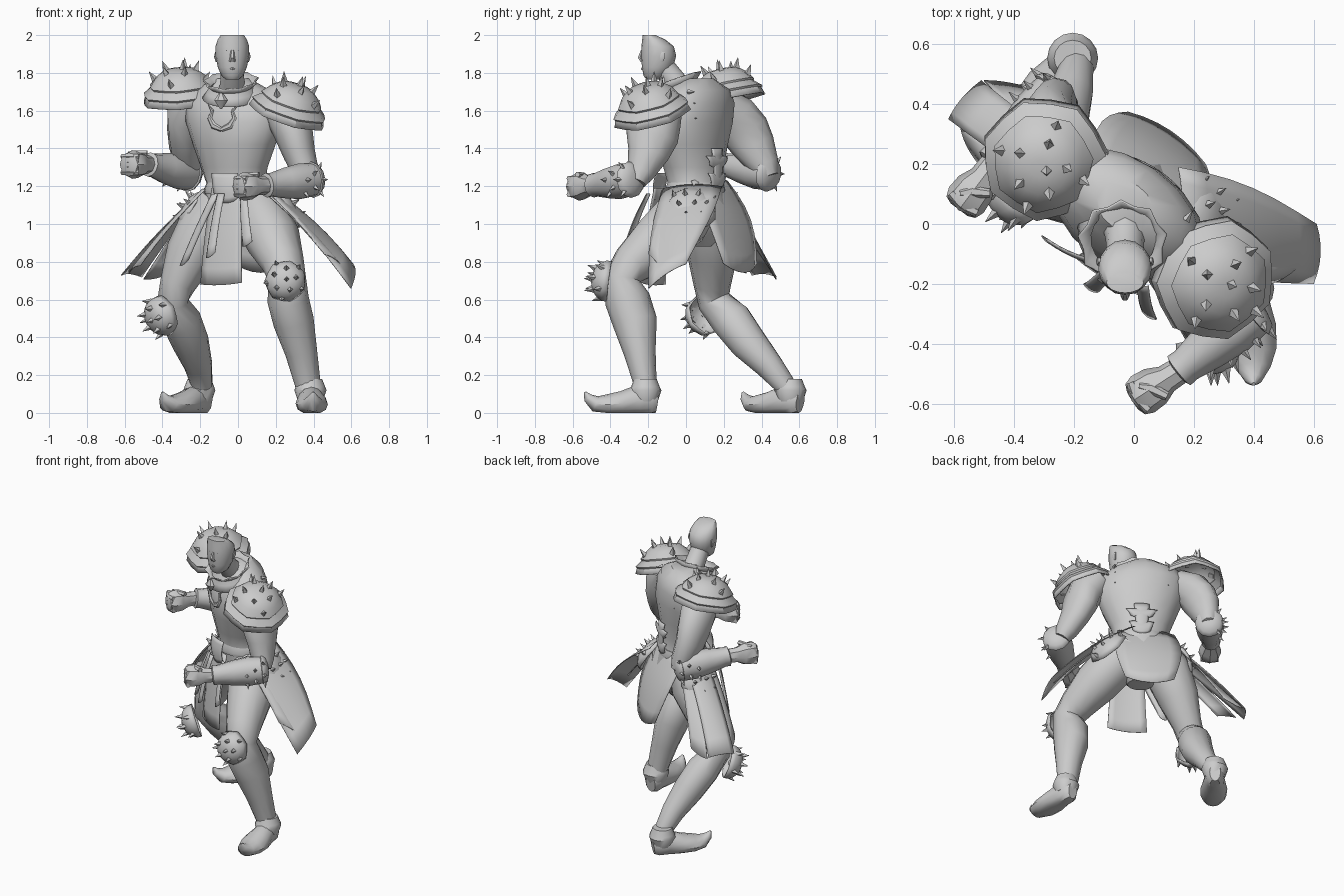
import bpy, bmesh, math
from mathutils import Vector as V, Matrix

if "Cube" in bpy.data.objects:
    bpy.data.objects.remove(bpy.data.objects["Cube"])

grey = bpy.data.materials.new("plain grey")
grey.diffuse_color = (0.6, 0.6, 0.6, 1)
grey.use_nodes = True
grey.node_tree.nodes["Principled BSDF"].inputs["Base Color"].default_value = grey.diffuse_color
TURN = math.radians(-34)                       # the body is turned sideways
SIDE = V((math.cos(TURN), math.sin(TURN), 0))  # across the shoulders
FRONT = V((math.sin(TURN), -math.cos(TURN), 0))


def finish(name, bm, thick=0, angle=40):
    bmesh.ops.recalc_face_normals(bm, faces=bm.faces)
    me = bpy.data.meshes.new(name)
    bm.to_mesh(me)
    bm.free()
    me.materials.append(grey)
    ob = bpy.data.objects.new(name, me)
    bpy.context.collection.objects.link(ob)
    if thick:
        ob.modifiers.new("thickness", 'SOLIDIFY').thickness = thick
    bpy.ops.object.select_all(action='DESELECT')
    ob.select_set(True)
    bpy.context.view_layer.objects.active = ob
    bpy.ops.object.shade_smooth_by_angle(angle=math.radians(angle))
    return ob


def skin(bm, rings, cap=True):
    """Join rings of points into a surface."""
    vs = [[bm.verts.new(p) for p in r] for r in rings]
    n = len(vs[0])
    for a, b in zip(vs, vs[1:]):
        for i in range(n):
            bm.faces.new((a[i], a[(i + 1) % n], b[(i + 1) % n], b[i]))
    if cap:
        bm.faces.new(vs[0])
        bm.faces.new(vs[-1])
    return vs


def limb(name, sections, ref=(0, -1, 0), sides=12, floor=False):
    """Tube through (x, y, z, side radius, other radius)."""
    pts = [V(s[:3]) for s in sections]
    rings = []
    for i, s in enumerate(sections):
        t = (pts[min(i + 1, len(pts) - 1)] - pts[max(i - 1, 0)]).normalized()
        a = t.cross(V(ref)).normalized()
        b = a.cross(t)
        ring = []
        for k in range(sides):
            w = 2 * math.pi * k / sides
            p = pts[i] + a * s[3] * math.cos(w) + b * s[-1] * math.sin(w)
            if floor:
                p.z = max(p.z, 0)
            ring.append(p)
        rings.append(ring)
    bm = bmesh.new()
    skin(bm, rings)
    return finish(name, bm)


def stack(name, levels, turn=0, sides=16):
    """Level ellipses (x, y, z, rx, ry), turned about z."""
    rot = Matrix.Rotation(turn, 3, 'Z')
    bm = bmesh.new()
    skin(bm, [[V((x, y, z)) + rot @ V((rx * math.cos(2 * math.pi * k / sides), ry * math.sin(2 * math.pi * k / sides), 0))
               for k in range(sides)] for x, y, z, rx, ry in levels])
    return finish(name, bm)


def spikes(name, places, size=0.05):
    """Four-sided thorns at (point, direction)."""
    bm = bmesh.new()
    for p, d in places:
        m = Matrix.Translation(V(p)) @ V(d).to_track_quat('Z', 'Y').to_matrix().to_4x4()
        bmesh.ops.create_cone(bm, cap_ends=True, segments=4, radius1=size * 0.42, radius2=0.001,
                              depth=size * 1.2, matrix=m @ Matrix.Translation((0, 0, size * 0.4)))
    return finish(name, bm, angle=20)


def dome(name, loc, normal, profile, thorns, size, jag=0.07, sides=14, thick=0.008, closed=True):
    """Layered cap revolved around a normal, with thorns at (radius, height, degrees)."""
    m = Matrix.Translation(V(loc)) @ V(normal).to_track_quat('Z', 'Y').to_matrix().to_4x4()
    bm = bmesh.new()
    rings = []
    for i, (r, h) in enumerate(profile):
        grow = [r * (1 + jag * (k % 2) * (i > 2)) for k in range(sides)]
        rings.append([m @ V((g * math.cos(2 * math.pi * k / sides), g * math.sin(2 * math.pi * k / sides), h))
                      for k, g in enumerate(grow)])
    vs = skin(bm, rings, False)
    if closed:
        bm.faces.new(vs[0])
    finish(name, bm, thick)
    out = []
    for r, h, deg in thorns:
        c, s = math.cos(math.radians(deg)), math.sin(math.radians(deg))
        out.append((m @ V((r * c, r * s, h)), m.to_3x3() @ V((c * r * 5, s * r * 5, 1))))
    if out:
        spikes(name + "_spikes", out, size)


def panel(name, tl, tr, bl, br, bulge=0.03, tip=0.03, belly=0.0, n=6):
    """Hanging cloth between four corners, optionally wider in the middle."""
    tl, tr, bl, br = map(V, (tl, tr, bl, br))
    nor = (tr - tl).cross(bl - tl).normalized()
    if nor.dot((tl + tr + bl + br) / 4 - V((0, 0.03, 1))) < 0:
        nor = -nor
    bm = bmesh.new()
    g = []
    for j in range(n + 1):
        t = j / n
        row = []
        for i in range(n + 1):
            s = i / n
            wide = 0.5 + (s - 0.5) * (1 + belly * math.sin(math.pi * t))
            p = tl.lerp(bl, t).lerp(tr.lerp(br, t), wide)
            hump = 4 * s * (1 - s)
            p += nor * bulge * (math.sin(math.pi * t) * 0.6 + hump * 0.6)
            p.z -= tip * hump * t
            row.append(bm.verts.new(p))
        g.append(row)
    for j in range(n):
        for i in range(n):
            bm.faces.new((g[j][i], g[j][i + 1], g[j + 1][i + 1], g[j + 1][i]))
    return finish(name, bm, 0.005)


# Torso, belt and neck
stack("torso", [(0, .06, .88, .08, .07), (0, .07, .97, .19, .14), (0, .07, 1.08, .21, .165), (-.01, .05, 1.2, .16, .135),
                (-.02, .04, 1.3, .19, .145), (-.02, .03, 1.42, .24, .165), (-.02, .03, 1.54, .285, .18),
                (-.03, .05, 1.64, .28, .165), (-.03, .07, 1.71, .22, .13), (-.03, .06, 1.77, .1, .08)], TURN)
stack("belt", [(-.01, .05, 1.16, .175, .148), (-.01, .05, 1.18, .18, .152), (-.01, .05, 1.22, .165, .14)], TURN)
limb("neck", [(-.03, .02, 1.68, .085, .08), (-.03, -.05, 1.74, .065, .065), (-.03, -.11, 1.82, .06, .06)])

# Head, nose, brow and ears
stack("head", [(-.03, -.175, 1.765, .035, .035), (-.03, -.165, 1.785, .058, .06), (-.03, -.15, 1.83, .077, .083),
               (-.03, -.145, 1.89, .089, .093), (-.03, -.15, 1.94, .089, .086), (-.03, -.17, 1.975, .078, .062),
               (-.03, -.195, 2.0, .062, .035)])
limb("nose", [(-.03, -.232, 1.92, .009, .008), (-.03, -.243, 1.88, .014, .014), (-.03, -.232, 1.862, .018, .01)], sides=6)
limb("brow", [(-.1, -.19, 1.925, .006, .008), (-.06, -.224, 1.918, .008, .012),
              (0, -.224, 1.918, .008, .012), (.04, -.19, 1.925, .006, .008)], (0, 0, 1), 6)
limb("mouth", [(-.055, -.215, 1.82, .004, .006), (-.03, -.232, 1.822, .007, .009), (-.005, -.215, 1.82, .004, .006)], (0, 0, 1), 6)
for s in (-1, 1):
    limb("ear", [(-.03 + s * .082, -.13, 1.86, .006, .01), (-.03 + s * .09, -.125, 1.885, .007, .016),
                 (-.03 + s * .086, -.12, 1.91, .005, .01)], sides=6)

# Flared jagged collar and pendant
dome("collar", (-.035, -.045, 1.71), (-.05, -.35, 1), [(.15, -.045), (.125, -.01), (.108, .02), (.128, .055)],
     [], .03, .14, 18, closed=False)
limb("pendant", [(-.09, -.175, 1.69, .012, .01), (-.09, -.185, 1.655, .035, .015), (-.09, -.17, 1.61, .005, .005)], sides=6)


def chest(u, z, lift=0.004, back=1):
    """Point on the torso surface near chest height."""
    d = .178 * math.sqrt(max(0, 1 - (u / .285) ** 2)) - max(0, z - 1.56) * .1
    return V((-.02, .03, z)) + SIDE * u + FRONT * back * (d + lift)


# Horned chest emblem, back studs and lumbar plate
for s in (-1, 1):
    pts = [(0, 1.5, .012), (.05, 1.52, .018), (.075, 1.56, .014), (.06, 1.6, .01), (.09, 1.63, .003)]
    limb("chest_horn", [(*chest(.04 + s * u, z), r, r * .6) for u, z, r in pts], FRONT, 6)
spikes("back_spikes", [(chest(s * .17, z, -.03, -1), -FRONT) for s in (-1, 1) for z in (1.56, 1.64, 1.7)], .035)
bk = V((-.01, .04, 0)) - FRONT * .15
for w, z0, z1 in ((.05, 1.2, 1.4), (.1, 1.31, 1.36), (.08, 1.2, 1.27)):
    panel("lumbar_plate", bk - SIDE * w + V((0, 0, z1)), bk + SIDE * w + V((0, 0, z1)),
          bk - SIDE * w * .7 + V((0, 0, z0)), bk + SIDE * w * .7 + V((0, 0, z0)), .015, .02)
panel("buckle", (-.14, -.09, 1.27), (.0, -.16, 1.27), (-.12, -.11, 1.13), (.0, -.17, 1.13), .02, .02)

# Shoulder pads: low domes over a drooping brim
pad = [(.03, .145), (.09, .135), (.135, .1), (.16, .06), (.155, .05), (.195, .015), (.188, .005), (.2, -.03)]
studs = [(.02, .14, 0)] + [(.085, .13, a) for a in range(20, 360, 72)] + [(.14, .085, a) for a in range(0, 360, 90)]
dome("left_shoulder_pad", (.27, -.185, 1.6), (.32, -.25, 1), pad, studs, .055)
dome("right_shoulder_pad", (-.3, .215, 1.68), (-.08, -.22, 1), pad, studs, .055)

# Arms, bracers and fists
limb("left_upper_arm", [(.2, -.1, 1.64, .09, .09), (.27, -.15, 1.56, .115, .13), (.3, -.18, 1.46, .1, .14),
                        (.325, -.2, 1.37, .085, .11), (.36, -.24, 1.27, .07, .075), (.38, -.26, 1.22, .05, .05)])
limb("right_upper_arm", [(-.22, .17, 1.66, .09, .09), (-.27, .25, 1.58, .11, .125), (-.28, .315, 1.49, .095, .13),
                         (-.28, .36, 1.41, .085, .115), (-.26, .415, 1.31, .07, .08), (-.25, .44, 1.25, .05, .05)])


def forearm(side, a, b, fist):
    a, b, fist = V(a), V(b), V(fist)
    radii = [(-.1, .03), (-.06, .075), (0, .09), (.03, .092), (.04, .084), (.3, .09), (.6, .078), (.9, .06), (1, .062), (1.02, .045)]
    limb(side + "_bracer", [(*a.lerp(b, t), r, r * 1.05) for t, r in radii], (0, 0, 1))
    d = (fist - b).normalized()
    limb(side + "_fist", [(*(fist + d * k), r, r * 1.05) for k, r in
                          ((-.13, .045), (-.07, .048), (-.025, .068), (.025, .072), (.055, .06), (.065, .035))], (0, 0, 1), 8)
    across = d.cross(V((0, 0, 1))).normalized()
    for k in range(4):                         # curled fingers
        c = fist + V((0, 0, .042 - k * .028)) + d * .036
        limb(side + "_finger", [(*(c - across * .055), .016, .016), (*(c + d * .012), .02, .018), (*(c + across * .055), .016, .016)], (0, 0, 1), 6)
    c = fist + V((0, 0, .06)) - d * .01
    limb(side + "_thumb", [(*(c - across * .05 - d * .03), .015, .015), (*c, .02, .015), (*(c + across * .03 + d * .03), .01, .01)], (0, 0, 1), 6)
    ax = (b - a).normalized()
    u = ax.cross(V((0, 0, 1))).normalized()
    w = u.cross(ax)
    if u.dot(a - V((0, .03, a.z))) < 0:
        u = -u
    spikes(side + "_bracer_spikes", [(a.lerp(b, t) + n * .082, n) for t, g in ((0, -50), (0, 0), (0, 50), (.17, -25), (.17, 25), (.34, -45), (.34, 5))
                                     for n in [u * math.cos(math.radians(g)) + w * math.sin(math.radians(g))]], .04)


forearm("left", (.4, -.29, 1.235), (.15, -.49, 1.205), (.05, -.555, 1.2))
forearm("right", (-.255, .44, 1.265), (-.47, .2, 1.315), (-.545, .1, 1.315))

# Legs
limb("left_leg", [(.07, .06, 1.12, .12, .13), (.13, -.02, 1.03, .15, .16), (.19, -.15, .91, .145, .145),
                  (.24, -.28, .79, .112, .115), (.26, -.34, .71, .1, .1), (.265, -.31, .6, .11, .12),
                  (.295, -.27, .48, .108, .118), (.335, -.245, .32, .085, .085), (.37, -.215, .15, .068, .06), (.375, -.21, .08, .06, .055)])
limb("right_leg", [(-.09, .12, 1.12, .12, .13), (-.16, .14, 1.0, .15, .155), (-.25, .14, .84, .135, .135),
                   (-.32, .14, .68, .095, .1), (-.345, .15, .59, .085, .09), (-.3, .24, .49, .105, .11),
                   (-.25, .33, .37, .098, .1), (-.21, .44, .25, .075, .075), (-.19, .53, .14, .055, .055), (-.19, .55, .08, .05, .05)])

# Knee guards
cap = [(.02, .065), (.06, .055), (.09, .03), (.102, .0), (.105, -.03)]
kn = [(.01, .06, 0)] + [(.06, .052, a) for a in range(10, 360, 72)] + [(.095, .01, a) for a in range(45, 360, 72)]
dome("left_knee_guard", (.25, -.435, .7), (-.05, -1, .12), cap, kn, .045)
dome("right_knee_guard", (-.415, .085, .51), (-.75, -.6, -.3), cap, kn, .045)

# Boots with curled toes and flared cuffs
for side, heel, way in (("left", V((.38, -.15, 0)), V((.05, -1, 0))), ("right", V((-.165, .605, 0)), V((-.61, -.79, 0)))):
    way.normalize()
    rows = [(0, .06, .035, .06), (.03, .065, .06, .08), (.1, .065, .065, .085), (.19, .05, .085, .065),
            (.27, .043, .082, .055), (.33, .048, .06, .043), (.37, .08, .03, .025), (.385, .11, .006, .006)]
    limb(side + "_boot", [(*(heel + way * d + V((0, 0, z))), a, b) for d, z, a, b in rows], (0, 0, 1), floor=True)
    c = heel + way * .065
    stack(side + "_boot_cuff", [(c.x, c.y, .06, .065, .065), (c.x, c.y, .12, .085, .085), (c.x, c.y, .14, .078, .075), (c.x, c.y, .18, .062, .06)])

# Skirt panels and ribbons
panel("front_panel", (-.14, -.07, 1.19), (.03, -.17, 1.19), (-.2, -.11, .68), (.02, -.24, .69), .02, .01)
panel("back_panel", (-.15, .22, 1.23), (.16, .03, 1.23), (-.02, .375, .79), (.24, .2, .79), .05, .06, .25)
panel("left_side_panel", (.14, -.12, 1.19), (.15, .19, 1.2), (.6, -.2, .66), (.61, 0, .79), .04, .0, .2)
panel("left_narrow_panel", (.13, -.13, 1.18), (.17, -.04, 1.18), (.46, -.2, .84), (.55, -.14, .78), .02, .0)
panel("right_side_panel", (-.18, .04, 1.18), (-.14, .2, 1.18), (-.62, .35, .73), (-.51, .48, .72), .03, .0)
panel("right_rear_panel", (-.17, .14, 1.18), (-.1, .22, 1.18), (-.5, .48, .71), (-.36, .46, .74), .02, .02)
panel("right_narrow_panel", (-.18, .0, 1.18), (-.18, .1, 1.18), (-.52, .2, .78), (-.58, .32, .74), .02, .0)
for x0, y0, x1, y1, z1 in ((-.12, -.13, -.28, -.06, .78), (-.09, -.16, -.14, -.22, .82), (.03, -.2, .055, -.31, .88)):
    panel("ribbon", (x0 - .02, y0 + .01, 1.16), (x0 + .02, y0 - .01, 1.16), (x1 - .03, y1 + .02, z1), (x1 + .02, y1 - .01, z1 + .03), .015, .01)

# Hip guards with thorns
hip = [(.03, .05), (.08, .04), (.12, .01), (.13, -.02)]
for side, at, way in (("left", (.25, .03, 1.085), (1, .1, .65)), ("right", (-.235, .175, 1.07), (-1, .3, .6))):
    dome(side + "_hip_guard", at, way, hip,
         [(.01, .045, 0)] + [(.07, .04, a) for a in range(0, 360, 60)] + [(.115, .01, a) for a in (20, 140, 260)], .042)
